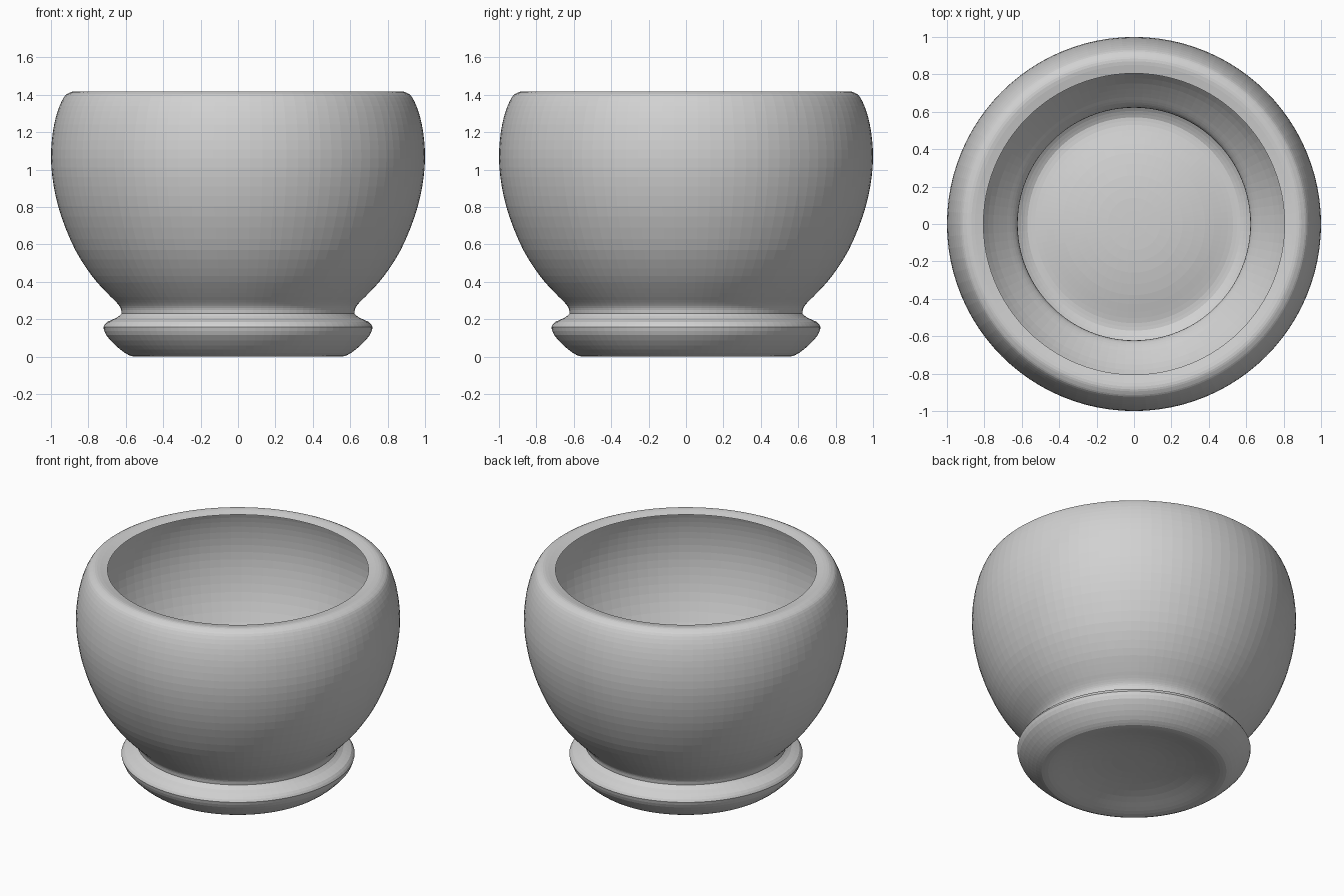
import bpy
import bmesh
from math import cos, sin, pi
from mathutils import Vector

if "Cube" in bpy.data.objects:
    bpy.data.objects.remove(bpy.data.objects["Cube"], do_unlink=True)

SIDES = 96

clay = bpy.data.materials.new("grey clay")
clay.use_nodes = True
clay.diffuse_color = (0.64, 0.64, 0.64, 1)
clay.node_tree.nodes["Principled BSDF"].inputs["Base Color"].default_value = (0.64, 0.64, 0.64, 1)


def smooth_curve(points, steps):
    """Catmull-Rom curve through (radius, height) points."""
    p = [Vector(q) for q in points]
    p = [2 * p[0] - p[1]] + p + [2 * p[-1] - p[-2]]
    out = []
    for a, b, c, d in zip(p, p[1:], p[2:], p[3:]):
        for k in range(steps):
            t = k / steps
            out.append(0.5 * (2 * b + (c - a) * t + (2 * a - 5 * b + 4 * c - d) * t * t
                              + (3 * b - a - 3 * c + d) * t ** 3))
    return out + [p[-2]]


def lathe(name, profile):
    """Spin a profile, listed from the bottom up, around z; radius zero becomes a pole."""
    bm = bmesh.new()
    rings = []
    for r, z in profile:
        if r < 0.001:
            rings.append([bm.verts.new((0, 0, z))] * SIDES)
        else:
            rings.append([bm.verts.new((r * cos(2 * pi * i / SIDES), r * sin(2 * pi * i / SIDES), z))
                          for i in range(SIDES)])
    for low, high in zip(rings, rings[1:]):
        for i in range(SIDES):
            j = (i + 1) % SIDES
            bm.faces.new(dict.fromkeys((low[i], low[j], high[j], high[i])))
    mesh = bpy.data.meshes.new(name)
    bm.to_mesh(mesh)
    bm.free()
    mesh.materials.append(clay)
    obj = bpy.data.objects.new(name, mesh)
    bpy.context.collection.objects.link(obj)
    return obj


# Bowl: thin wall from the waist up, with the lip turned inward
wall = [(0.622, 0.23), (0.628, 0.26), (0.65, 0.29), (0.70, 0.34), (0.78, 0.43), (0.87, 0.57),
        (0.945, 0.75), (0.985, 0.91), (1.0, 1.06), (0.99, 1.2), (0.965, 1.31),
        (0.932, 1.385), (0.905, 1.409), (0.87, 1.418), (0.805, 1.405)]
lathe("bowl", smooth_curve(wall, 3))

# Foot: thin shell with a domed centre, flared side and a collar up to the waist
dome = [(0, 0.075), (0.14, 0.072), (0.26, 0.061), (0.38, 0.04), (0.47, 0.017),
        (0.53, 0.003), (0.57, 0.002)]
flare = [(0.57, 0.002), (0.605, 0.02), (0.655, 0.06), (0.705, 0.115), (0.72, 0.157)]
collar = [(0.72, 0.157), (0.70, 0.185), (0.65, 0.207), (0.622, 0.23)]
foot = smooth_curve(dome, 2)
for part in (flare, collar):
    foot += smooth_curve(part, 2)[1:]
lathe("foot", foot)
